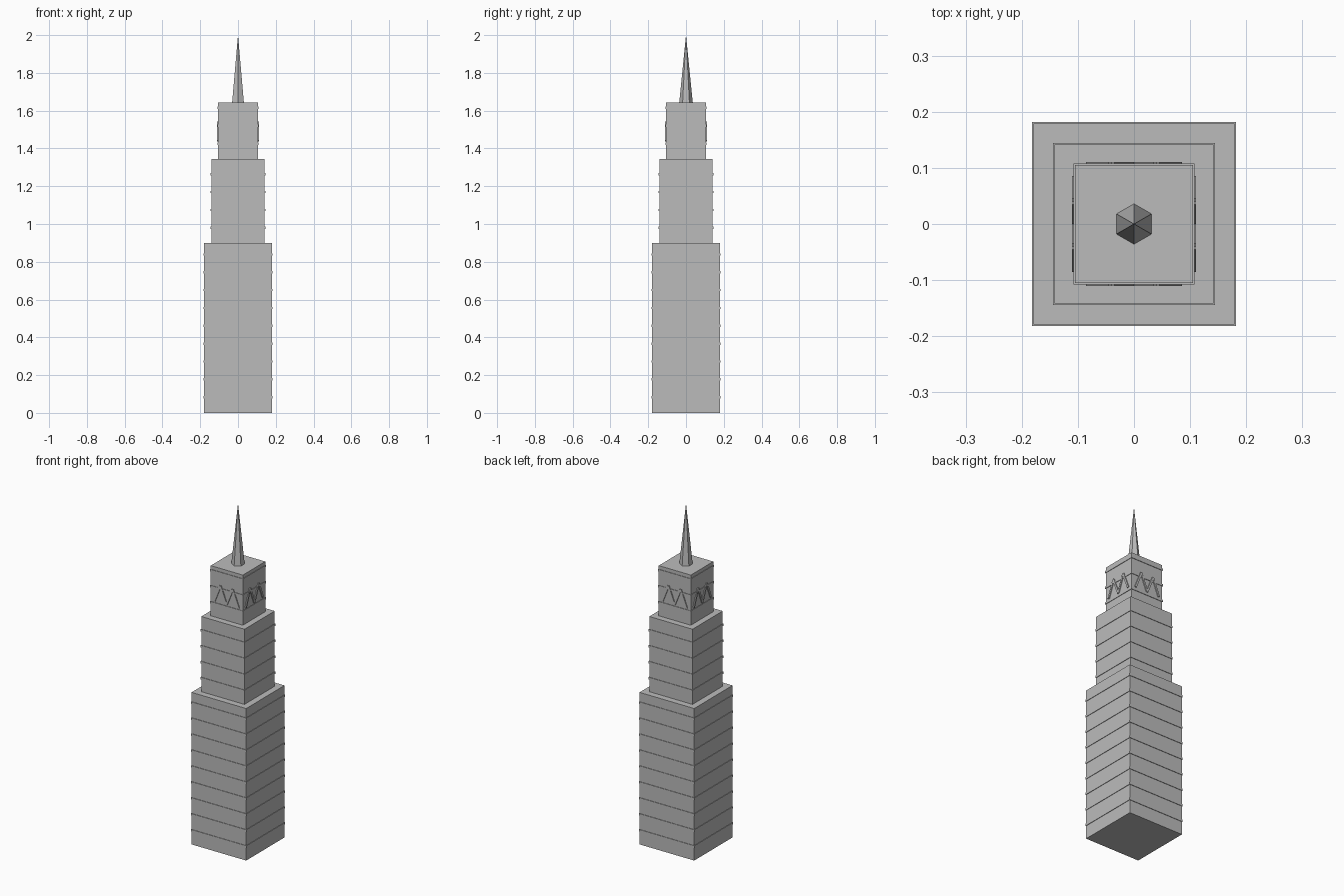
import bpy, math

if "Cube" in bpy.data.objects:
    bpy.data.objects.remove(bpy.data.objects["Cube"])

stone = bpy.data.materials.new("light_grey_stone")
stone.diffuse_color = (0.5, 0.5, 0.5, 1)
stone.use_nodes = True
stone.node_tree.nodes["Principled BSDF"].inputs["Base Color"].default_value = stone.diffuse_color


def box(name, size, loc, rot=(0, 0, 0)):
    bpy.ops.mesh.primitive_cube_add(size=1, location=loc, rotation=rot)
    o = bpy.context.object
    o.name = name
    o.scale = size
    o.data.materials.append(stone)
    return o


# stepped tiers: name, half width, bottom, top, ledge heights
tiers = [
    ("lower_tier", 0.179, 0.0, 0.9, [0.083 + 0.0945 * i for i in range(9)]),
    ("middle_tier", 0.1415, 0.9, 1.345, [0.98 + 0.0945 * i for i in range(4)]),
    ("upper_tier", 0.105, 1.345, 1.642, [1.425, 1.52, 1.615]),
]
for name, h, z0, z1, ledges in tiers:
    box(name, (2 * h, 2 * h, z1 - z0), (0, 0, (z0 + z1) / 2))
    for z in ledges:
        w = 2 * (h + 0.003)
        box(name + "_ledge", (w, w, 0.012), (0, 0, z))

# zigzag ornament on each side of the upper tier
for k in range(4):
    a = k * math.pi / 2
    for i in range(4):
        x = -0.06 + 0.04 * i
        tilt = 0.38 if i % 2 == 0 else -0.38
        d = 0.107
        loc = (x * math.cos(a) + d * math.sin(a),
               x * math.sin(a) - d * math.cos(a), 1.49)
        box("zigzag_bar", (0.011, 0.007, 0.108), loc, (0, tilt, a))

# six-sided spire
bpy.ops.mesh.primitive_cone_add(vertices=6, radius1=0.036, radius2=0,
                                depth=0.358, location=(0, 0, 1.821))
spire = bpy.context.object
spire.name = "spire"
spire.data.materials.append(stone)
